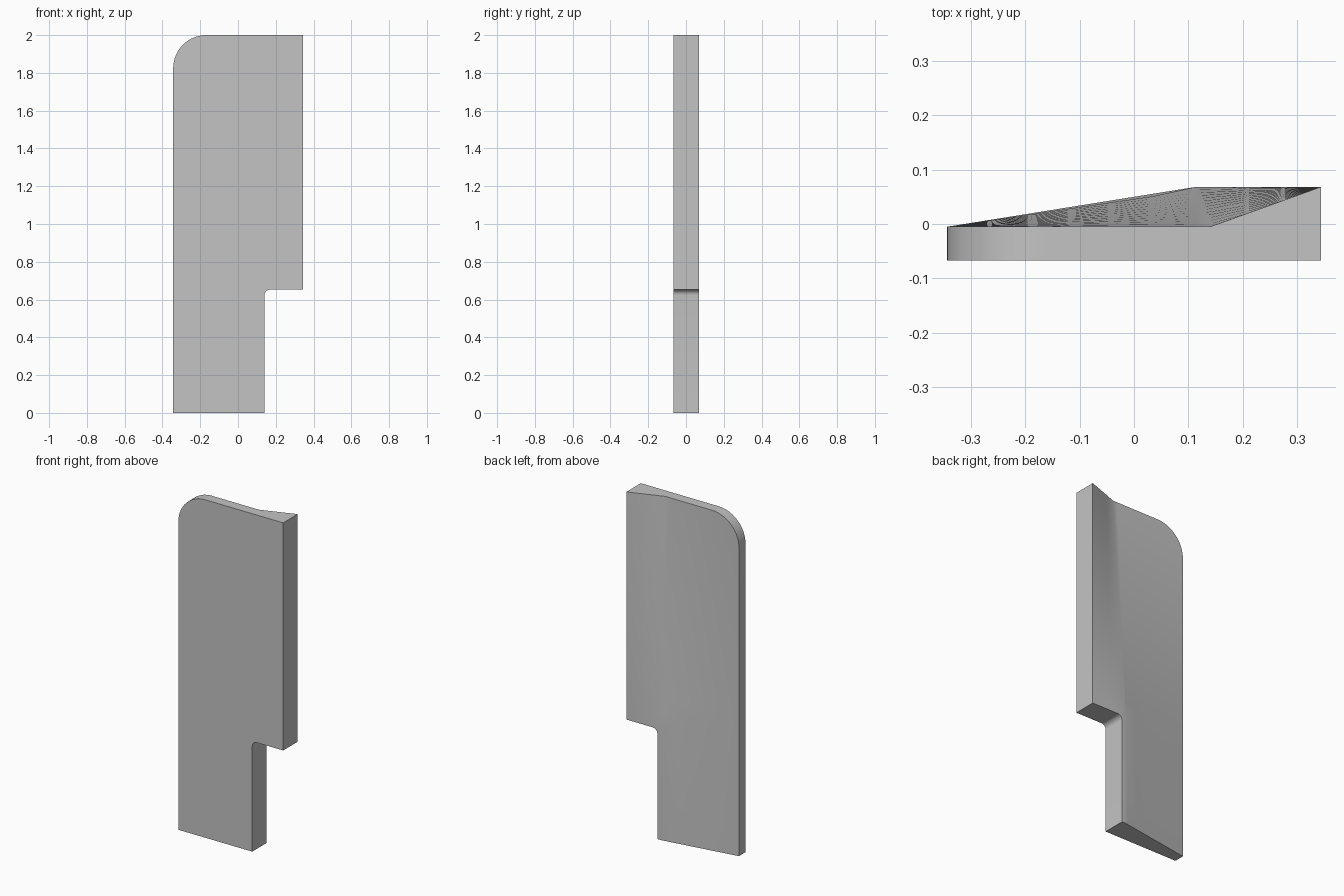
import bpy, bmesh, math
from mathutils import Vector

cube = bpy.data.objects.get("Cube")
if cube:
    bpy.data.objects.remove(cube, do_unlink=True)

LEFT, RIGHT, STEP = -0.343, 0.343, 0.14
TOP, NOTCH = 2.0, 0.653
FRONT, THIN, THICK = -0.067, -0.005, 0.068
CREASE_LOW = 0.113


def arc(cx, cz, r, start, end, steps):
    """Points of a rounded corner in the xz plane."""
    angles = [math.radians(start + (end - start) * i / steps) for i in range(steps + 1)]
    return [(cx + r * math.cos(a), cz + r * math.sin(a)) for a in angles]


def back_depth(x, z):
    """Twisted back: hollow at the top, full thickness at the notch and below."""
    t = min(1, (TOP - z) / (TOP - NOTCH))
    crease_x = STEP + (CREASE_LOW - STEP) * t
    crease_y = THIN + (THICK - THIN) * t
    if x <= crease_x:
        return THIN + (crease_y - THIN) * (x - LEFT) / (crease_x - LEFT)
    return crease_y + (THICK - crease_y) * min(1, (x - crease_x) / (RIGHT - crease_x))


# Plate outline with a rounded top corner and a filleted notch
R, F = 0.175, 0.03
outline = [(LEFT, 0), (STEP, 0)]
outline += arc(STEP + F, NOTCH - F, F, 180, 90, 8)
outline += [(RIGHT, NOTCH), (RIGHT, TOP)]
outline += arc(LEFT + R, TOP - R, R, 90, 180, 20)

bm = bmesh.new()
back = bm.faces.new([bm.verts.new((x, THICK, z)) for x, z in outline])

# Cut the back into a grid that follows the crease
cuts = [((0, 0, NOTCH), (0, 0, 1)),
        ((STEP, 0, TOP), (TOP - NOTCH, 0, CREASE_LOW - STEP))]
cuts += [((0, 0, NOTCH + (TOP - NOTCH) * i / 14), (0, 0, 1)) for i in range(1, 14)]
cuts += [((LEFT + (CREASE_LOW - LEFT) * i / 6, 0, 0), (1, 0, 0)) for i in range(1, 7)]
cuts += [((STEP + (RIGHT - STEP) * i / 3, 0, 0), (1, 0, 0)) for i in range(1, 3)]
for point, normal in cuts:
    bmesh.ops.bisect_plane(bm, geom=bm.verts[:] + bm.edges[:] + bm.faces[:],
                           dist=1e-5, plane_co=point,
                           plane_no=Vector(normal).normalized())

# Flat front, sculpted back
back_verts = bm.verts[:]
made = bmesh.ops.extrude_face_region(bm, geom=bm.faces[:], use_keep_orig=True)
for v in made["geom"]:
    if isinstance(v, bmesh.types.BMVert):
        v.co.y = FRONT
for v in back_verts:
    v.co.y = back_depth(v.co.x, v.co.z)
bmesh.ops.triangulate(bm, faces=bm.faces[:])
bmesh.ops.recalc_face_normals(bm, faces=bm.faces[:])

mesh = bpy.data.meshes.new("twisted_plate")
bm.to_mesh(mesh)
bm.free()
plate = bpy.data.objects.new("twisted_plate", mesh)
bpy.context.collection.objects.link(plate)

# Plain grey finish
grey = bpy.data.materials.new("grey")
grey.use_nodes = True
colour = (0.55, 0.55, 0.55, 1)
grey.diffuse_color = colour
grey.node_tree.nodes["Principled BSDF"].inputs["Base Color"].default_value = colour
mesh.materials.append(grey)

bpy.ops.object.select_all(action="DESELECT")
plate.select_set(True)
bpy.context.view_layer.objects.active = plate
bpy.ops.object.shade_smooth_by_angle(angle=math.radians(30))
